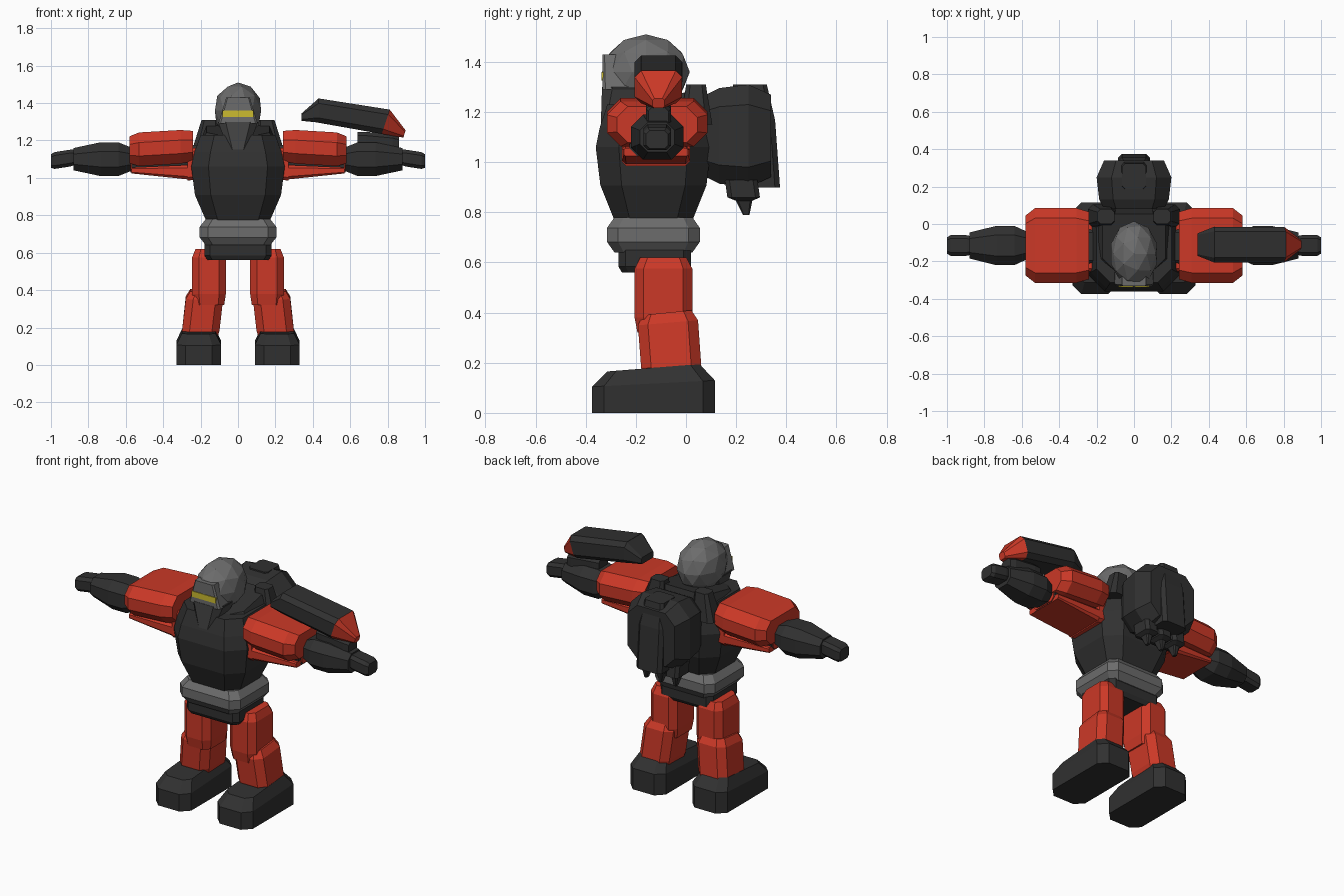
import bpy, bmesh
from mathutils import Matrix

if "Cube" in bpy.data.objects:
    bpy.data.objects.remove(bpy.data.objects["Cube"], do_unlink=True)


def material(name, red, green, blue):
    m = bpy.data.materials.new(name)
    m.use_nodes = True
    colour = (red, green, blue, 1)
    m.diffuse_color = colour
    m.node_tree.nodes["Principled BSDF"].inputs["Base Color"].default_value = colour
    return m


RED = material("red armour", .6, .04, .02)
DARK = material("charcoal", .03, .03, .03)
GREY = material("helmet grey", .15, .15, .15)
JAW = material("jaw grey", .06, .06, .06)
YELLOW = material("visor yellow", .6, .5, .03)

# Shared silhouettes: (fraction along the part, scale of its cross-section)
STRAIGHT = ((0, 1), (1, 1))
PILLOW = ((0, .9), (.2, 1), (.85, 1), (1, .8))
CAPPED = ((0, 1), (.65, 1), (1, .75))
RIM = ((0, .84), (.3, 1), (.7, 1), (1, .84))
BARREL = ((0, .68), (.3, .92), (.63, 1), (.8, .93), (1, .8))
FOREARM = ((0, .65), (.25, 1), (.55, 1), (1, .66))
PACK = ((0, .8), (.2, .93), (.65, 1), (1, .8))
NOZZLE = ((0, .2), (.4, .5), (.5, 1), (1, 1))

# Where (along, across, up) coordinates go for each loft axis
TO_XYZ = {
    "x": lambda t, a, b: (t, a, b),
    "y": lambda t, a, b: (a, t, b),
    "z": lambda t, a, b: (a, b, t),
}


def finish(name, bm, mat, side=1):
    if side < 0:
        bm.transform(Matrix.Scale(-1, 4, (1, 0, 0)))
    bmesh.ops.recalc_face_normals(bm, faces=bm.faces)
    mesh = bpy.data.meshes.new(name)
    bm.to_mesh(mesh)
    bm.free()
    mesh.materials.append(mat)
    bpy.context.collection.objects.link(bpy.data.objects.new(name, mesh))


def mix(start, end, fraction):
    return start + (end - start) * fraction


def loft(name, mat, axis, span, centre, size, profile=STRAIGHT, lean=(0, 0),
         taper=(1, 1), slope=(0, 0), corner=.2, side=1):
    """Skin chamfered rectangles along an axis; slope tilts the end sections."""
    bm = bmesh.new()
    rings = []
    for fraction, scale in profile:
        half_a, half_b = (s / 2 * scale * mix(1, k, fraction) for s, k in zip(size, taper))
        mid_a, mid_b = (c + move * fraction for c, move in zip(centre, lean))
        cut = 2 * corner * min(half_a, half_b)
        quarter = [(half_a - cut, half_b), (half_a, half_b - cut)]
        outline = quarter + [(a, -b) for a, b in reversed(quarter)]
        outline += [(-a, -b) for a, b in outline]
        along = mix(*span, fraction)
        tilt = mix(*slope, fraction)
        rings.append([bm.verts.new(TO_XYZ[axis](along + tilt * b, mid_a + a, mid_b + b))
                      for a, b in outline])
    count = len(rings[0])
    for lower, upper in zip(rings, rings[1:]):
        for i in range(count):
            j = (i + 1) % count
            bm.faces.new((lower[i], lower[j], upper[j], upper[i]))
    bm.faces.new(rings[0])
    bm.faces.new(rings[-1])
    finish(name, bm, mat, side)


for side, word in ((1, "left"), (-1, "right")):
    # Leg
    loft(word + "_boot", DARK, "z", span=(0, .18), centre=(.21, -.13), size=(.24, .49),
         profile=CAPPED, slope=(0, .08), side=side)
    loft(word + "_shin", RED, "z", span=(.13, .4), centre=(.205, -.055), size=(.2, .24),
         profile=PILLOW, lean=(-.03, -.02), slope=(0, .1), side=side)
    loft(word + "_thigh", RED, "z", span=(.32, .62), centre=(.155, -.09), size=(.18, .23),
         profile=PILLOW, side=side)

    # Shoulder armour around the upper arm
    loft(word + "_upper_arm", DARK, "x", span=(.15, .57), centre=(-.12, 1.1),
         size=(.21, .15), side=side)
    loft(word + "_shoulder_pad", RED, "x", span=(.24, .58), centre=(-.115, 1.17),
         size=(.4, .18), profile=PILLOW, lean=(0, -.02), corner=.3, side=side)
    loft(word + "_armpit_plate", RED, "x", span=(.2, .27), centre=(-.12, 1.08),
         size=(.27, .17), lean=(0, -.01), corner=.1, side=side)
    loft(word + "_lower_arm_guard", RED, "x", span=(.25, .57), centre=(-.12, 1.03),
         size=(.27, .08), lean=(0, .01), taper=(.95, .4), side=side)
    loft(word + "_elbow_plate", RED, "x", span=(.55, .575), centre=(-.115, 1.07),
         size=(.17, .08), side=side)

    # Forearm and hand
    loft(word + "_forearm", DARK, "x", span=(.56, .88), centre=(-.115, 1.1),
         size=(.21, .18), profile=FOREARM, corner=.27, side=side)
    loft(word + "_hand", DARK, "x", span=(.87, 1), centre=(-.115, 1.11),
         size=(.11, .09), profile=PILLOW, lean=(0, -.02), side=side)

    # Raised collar end beside the head
    loft(word + "_collar_block", DARK, "z", span=(1.15, 1.31), centre=(.17, .04),
         size=(.15, .13), lean=(-.02, 0), taper=(.6, .6), side=side)

# Waist
loft("pelvis", DARK, "z", span=(.56, .68), centre=(0, -.125), size=(.36, .29),
     profile=PILLOW, corner=.1)
loft("belt", GREY, "z", span=(.64, .78), centre=(0, -.13), size=(.41, .37),
     profile=RIM, corner=.12)

# Torso and collar
loft("torso", DARK, "z", span=(.77, 1.23), centre=(0, -.13), size=(.5, .46), profile=BARREL)
loft("collar", DARK, "z", span=(1.18, 1.26), centre=(0, -.095), size=(.42, .35),
     taper=(.8, .85), slope=(0, .2))

# Head
bm = bmesh.new()
bmesh.ops.create_icosphere(bm, subdivisions=2, radius=1)
bm.transform(Matrix.Translation((0, -.16, 1.36)) @ Matrix.Diagonal((.13, .175, .15, 1)))
finish("helmet", bm, GREY)
loft("face_guard", GREY, "z", span=(1.29, 1.43), centre=(0, -.24), size=(.21, .185),
     taper=(.6, 1), corner=.06)
loft("jaw", JAW, "z", span=(1.14, 1.3), centre=(0, -.29), size=(.09, .1),
     lean=(0, .06), taper=(2.4, 2.1))
loft("visor", YELLOW, "y", span=(-.337, -.329), centre=(0, 1.343), size=(.165, .035),
     corner=.05)

# Backpack with a raised spine panel and thrusters below
loft("backpack", DARK, "y", span=(.08, .34), centre=(0, 1.105), size=(.4, .41), profile=PACK)
loft("backpack_spine", DARK, "z", span=(.9, 1.31), centre=(0, .285), size=(.17, .18),
     profile=CAPPED, lean=(0, -.03), corner=.12)
for place, x in (("left", .1), ("middle", 0), ("right", -.1)):
    loft(place + "_thruster", DARK, "z", span=(.79, .93), centre=(x, .24), size=(.09, .13),
         profile=NOZZLE, lean=(0, -.02))

# Pod carried above the left forearm
loft("arm_pod_nose", DARK, "x", span=(.34, .43), centre=(-.11, 1.325), size=(.12, .04),
     lean=(0, .035), taper=(1.6, 3.2))
loft("arm_pod", DARK, "x", span=(.43, .79), centre=(-.11, 1.36), size=(.19, .13),
     lean=(0, -.06), slope=(0, .33))
loft("arm_pod_tip", RED, "x", span=(.79, .89), centre=(-.11, 1.3), size=(.19, .13),
     lean=(0, -.065), taper=(.25, .3), slope=(.33, .3))
loft("arm_pod_mount", DARK, "x", span=(.64, .86), centre=(-.11, 1.2), size=(.1, .1),
     profile=PILLOW, lean=(0, -.02))
